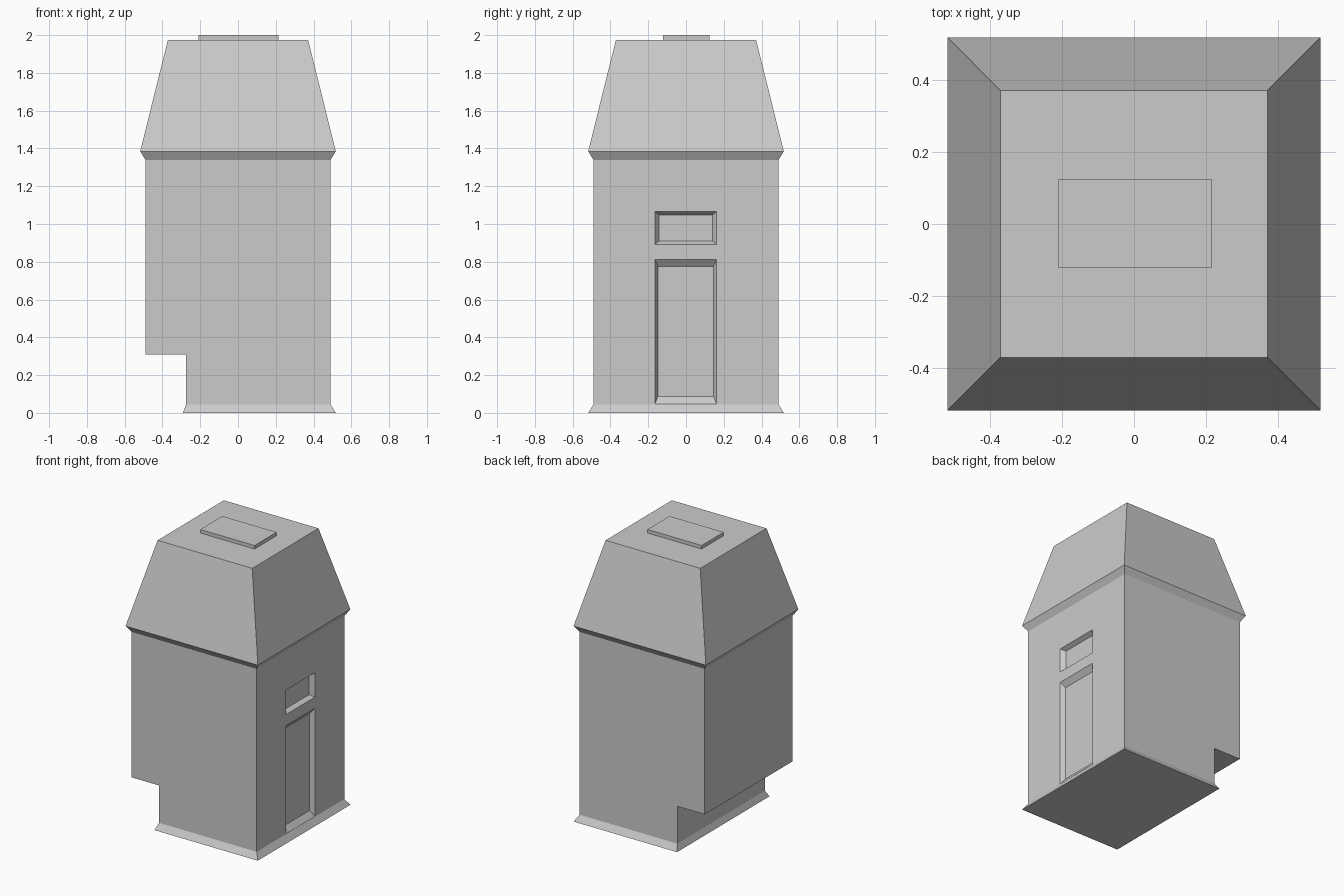
import bpy
import bmesh
from mathutils import Matrix

cube = bpy.data.objects.get("Cube")
if cube:
    bpy.data.objects.remove(cube, do_unlink=True)

GREY = (0.6, 0.6, 0.6, 1.0)
grey = bpy.data.materials.new("plain grey")
grey.use_nodes = True
grey.diffuse_color = GREY
grey.node_tree.nodes["Principled BSDF"].inputs["Base Color"].default_value = GREY


def finish(name, bm):
    """Turn a bmesh into a flat-shaded grey object."""
    bmesh.ops.recalc_face_normals(bm, faces=bm.faces)
    mesh = bpy.data.meshes.new(name)
    bm.to_mesh(mesh)
    bm.free()
    mesh.materials.append(grey)
    obj = bpy.data.objects.new(name, mesh)
    bpy.context.collection.objects.link(obj)
    return obj


def loft(name, levels, matrix=None):
    """Stack rectangles (a0, a1, b0, b1, height) into a closed solid."""
    bm = bmesh.new()
    rings = []
    for a0, a1, b0, b1, h in levels:
        corners = ((a0, b0), (a1, b0), (a1, b1), (a0, b1))
        rings.append([bm.verts.new((a, b, h)) for a, b in corners])
    for low, high in zip(rings, rings[1:]):
        for i in range(4):
            j = (i + 1) % 4
            bm.faces.new((low[i], low[j], high[j], high[i]))
    bm.faces.new(rings[0][::-1])
    bm.faces.new(rings[-1])
    if matrix:
        bm.transform(matrix)
    return finish(name, bm)


def square(r, h):
    return (-r, r, -r, r, h)


WALL = 0.49
EAVE = 0.518
NOTCH_X = -0.275
PLINTH_TOP = 0.045
WALL_TOP = 1.34
DEPTH = 0.03

# Flared plinth, stopping short under the overhang
loft("plinth", [(-0.292, EAVE, -EAVE, EAVE, 0),
                (NOTCH_X, WALL, -WALL, WALL, PLINTH_TOP)])

# Tower body: notched side profile extruded front to back
profile = [(NOTCH_X, PLINTH_TOP), (WALL, PLINTH_TOP), (WALL, WALL_TOP),
           (-WALL, WALL_TOP), (-WALL, 0.31), (NOTCH_X, 0.31)]
bm = bmesh.new()
face = bm.faces.new([bm.verts.new((x, -WALL, z)) for x, z in profile])
result = bmesh.ops.extrude_face_region(bm, geom=[face])
moved = [v for v in result["geom"] if isinstance(v, bmesh.types.BMVert)]
bmesh.ops.translate(bm, verts=moved, vec=(0, 2 * WALL, 0))
body = finish("tower_body", bm)

# Splayed door and window recesses in the left wall: (y0, y1, z0, z1)
TO_WALL = Matrix(((0, 0, 1, 0), (1, 0, 0, 0), (0, 1, 0, 0), (0, 0, 0, 1)))
recesses = {
    "door": ((-0.148, 0.145, 0.088, 0.775), (-0.165, 0.162, 0.047, 0.813)),
    "window": ((-0.142, 0.14, 0.91, 1.048), (-0.165, 0.162, 0.892, 1.065)),
}
cutters = []
for name, (inner, outer) in recesses.items():
    beyond = tuple(2 * o - i for i, o in zip(inner, outer))
    cutter = loft(name + "_cutter", [(*inner, WALL - DEPTH),
                                     (*beyond, WALL + DEPTH)], TO_WALL)
    cutter.hide_render = True
    cutters.append(cutter)
    mod = body.modifiers.new(name + "_recess", 'BOOLEAN')
    mod.operation = 'DIFFERENCE'
    mod.solver = 'EXACT'
    mod.object = cutter

# Bake the cuts and drop the cutters
depsgraph = bpy.context.evaluated_depsgraph_get()
cut_mesh = bpy.data.meshes.new_from_object(body.evaluated_get(depsgraph))
body.modifiers.clear()
body.data = cut_mesh
for cutter in cutters:
    bpy.data.objects.remove(cutter, do_unlink=True)

# Tapered roof with sloping eaves
loft("roof", [square(WALL, WALL_TOP), square(EAVE, 1.385), square(0.371, 1.975)])

# Flat hatch on the roof
loft("roof_hatch", [(-0.21, 0.215, -0.122, 0.125, 1.97),
                    (-0.21, 0.215, -0.122, 0.125, 2.0)])
